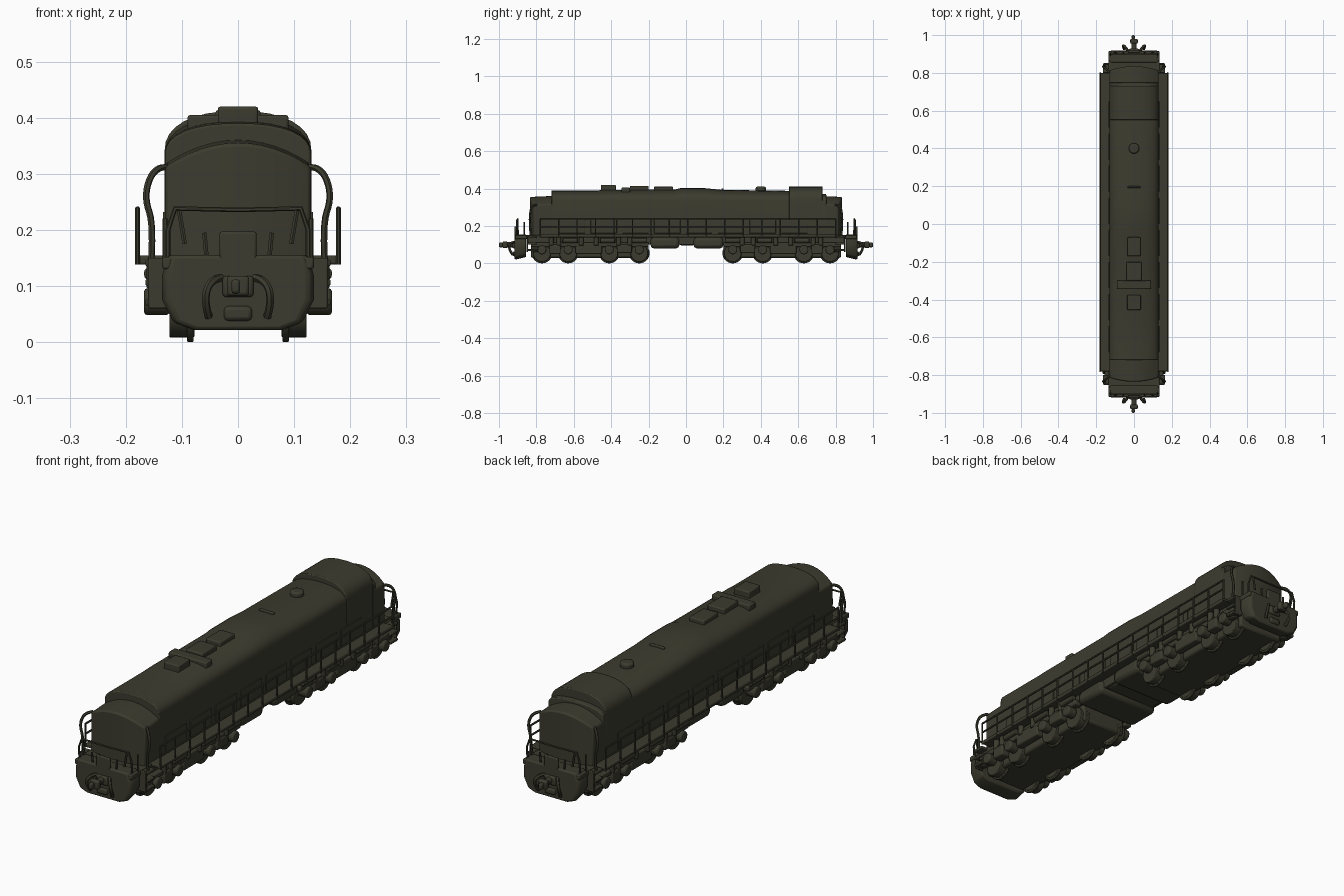
import bpy, bmesh, math
from mathutils import Matrix, Vector

if "Cube" in bpy.data.objects:
    bpy.data.objects.remove(bpy.data.objects["Cube"])

olive = bpy.data.materials.new("dark olive")
olive.diffuse_color = (0.044, 0.044, 0.028, 1)
olive.use_nodes = True
olive.node_tree.nodes["Principled BSDF"].inputs["Base Color"].default_value = olive.diffuse_color


def finish(ob, bevel=0.0):
    if not ob.data.materials:
        ob.data.materials.append(olive)
    if bevel:
        m = ob.modifiers.new("soft edges", 'BEVEL')
        m.width, m.segments, m.limit_method = bevel, 2, 'ANGLE'
        m.angle_limit = math.radians(40)
    bpy.ops.object.select_all(action='DESELECT')
    ob.select_set(True)
    bpy.context.view_layer.objects.active = ob
    bpy.ops.object.shade_smooth_by_angle(angle=math.radians(40))


def from_bm(name, bm, bevel=0.0):
    bmesh.ops.recalc_face_normals(bm, faces=bm.faces[:])
    me = bpy.data.meshes.new(name)
    bm.to_mesh(me)
    bm.free()
    ob = bpy.data.objects.new(name, me)
    bpy.context.collection.objects.link(ob)
    finish(ob, bevel)
    return ob


def boxes(name, items, bevel=0.004):
    """items: (x0, x1, y0, y1, z0, z1)"""
    bm = bmesh.new()
    for x0, x1, y0, y1, z0, z1 in items:
        c = Vector(((x0 + x1) / 2, (y0 + y1) / 2, (z0 + z1) / 2))
        s = Matrix.Diagonal((abs(x1 - x0), abs(y1 - y0), abs(z1 - z0), 1))
        bmesh.ops.create_cube(bm, size=1, matrix=Matrix.Translation(c) @ s)
    return from_bm(name, bm, bevel)


def cylinders(name, items, axis='X', seg=20, bevel=0.003):
    """items: (centre, radius, length)"""
    rot = {'X': Matrix.Rotation(math.pi / 2, 4, 'Y'), 'Y': Matrix.Rotation(math.pi / 2, 4, 'X'),
           'Z': Matrix.Identity(4)}[axis]
    bm = bmesh.new()
    for c, r, l in items:
        bmesh.ops.create_cone(bm, cap_ends=True, segments=seg, radius1=r, radius2=r, depth=l,
                              matrix=Matrix.Translation(c) @ rot)
    return from_bm(name, bm, bevel)


def loft(name, rings, bevel=0.0):
    bm = bmesh.new()
    vs = [[bm.verts.new(p) for p in r] for r in rings]
    n = len(vs[0])
    for a, b in zip(vs, vs[1:]):
        for i in range(n):
            bm.faces.new((a[i], a[(i + 1) % n], b[(i + 1) % n], b[i]))
    bm.faces.new(vs[0])
    bm.faces.new(vs[-1])
    return from_bm(name, bm, bevel)


def tubes(name, paths, r, smooth=False):
    cu = bpy.data.curves.new(name, 'CURVE')
    cu.dimensions, cu.bevel_depth, cu.bevel_resolution, cu.use_fill_caps = '3D', r, 1, True
    for pts in paths:
        sp = cu.splines.new('NURBS' if smooth else 'POLY')
        sp.points.add(len(pts) - 1)
        for p, q in zip(sp.points, pts):
            p.co = (*q, 1)
        if smooth:
            sp.use_endpoint_u, sp.order_u, sp.resolution_u = True, 3, 5
    ob = bpy.data.objects.new(name, cu)
    bpy.context.collection.objects.link(ob)
    bpy.ops.object.select_all(action='DESELECT')
    ob.select_set(True)
    bpy.context.view_layer.objects.active = ob
    bpy.ops.object.convert(target='MESH')
    finish(bpy.context.view_layer.objects.active)


def arch(y, top, eave, w=0.13, base=0.15, p=2.3):
    """Body cross-section with rounded roof"""
    pts = [(w, y, base)]
    for i in range(17):
        a = math.pi * i / 16
        c, s = math.cos(a), math.sin(a)
        pts.append((w * math.copysign(abs(c) ** (2 / p), c), y, eave + (top - eave) * abs(s) ** (2 / p)))
    return pts + [(-w, y, base)]


# Long hood with gently stepped roof
loft("main_hood", [arch(y, t, 0.335) for y, t in
     [(-0.72, 0.39), (-0.47, 0.39), (-0.45, 0.393), (-0.06, 0.395), (-0.03, 0.402), (0.10, 0.402),
      (0.19, 0.393), (0.55, 0.388), (0.75, 0.37)]], 0.004)
loft("rear_roof_cover", [arch(0.55, 0.412, 0.34, 0.131), arch(0.73, 0.412, 0.34, 0.131)], 0.004)

# Lower end cabs, bowed outward in plan
for s, nm in ((-1, "front"), (1, "rear")):
    rings = []
    for i in range(13):
        x = -0.13 + 0.26 * i / 12
        u = 1 - (x / 0.13) ** 2
        y, z = s * (0.813 + 0.022 * u), 0.312 + 0.043 * u
        rings.append([(x, s * 0.70, 0.14), (x, y, 0.14), (x, y, z), (x, s * 0.70, z + 0.006)])
    loft(nm + "_cab", rings, 0.006)

# Roof equipment
boxes("roof_hatches", [(-0.036, 0.036, -0.455, -0.375, 0.38, 0.42),
                       (-0.04, 0.04, -0.30, -0.20, 0.38, 0.414),
                       (-0.09, 0.09, -0.345, -0.30, 0.375, 0.405),
                       (-0.035, 0.035, -0.17, -0.07, 0.38, 0.412),
                       (-0.035, 0.035, 0.19, 0.20, 0.385, 0.402)], 0.005)
cylinders("roof_dome", [(Vector((0, 0.40, 0.396)), 0.028, 0.028)], 'Z', 24, 0.008)

# Frame, walkways and end platforms
boxes("underframe", [(-0.135, 0.135, -0.85, 0.85, 0.10, 0.152)])
boxes("walkways", [(-0.18, 0.18, -0.78, 0.80, 0.138, 0.154)])
boxes("end_platforms", [(-0.135, 0.135, min(s * 0.80, s * 0.915), max(s * 0.80, s * 0.915), 0.13, 0.152)
                        for s in (-1, 1)])
boxes("fuel_tanks", [(-0.15, 0.15, -0.19, -0.035, 0.08, 0.14), (-0.15, 0.15, 0.04, 0.20, 0.08, 0.14),
                     (-0.13, 0.13, -0.04, 0.05, 0.095, 0.14)], 0.018)

# Trucks: pan, wheels, side frames, axle boxes, springs
axles = (0.25, 0.41, 0.63, 0.77)
XY = [(sx, sy) for sx in (-1, 1) for sy in (-1, 1)]
boxes("truck_pans", [(-0.11, 0.11, min(s * 0.2, s * 0.83), max(s * 0.2, s * 0.83), 0.03, 0.12)
                     for s in (-1, 1)], 0.01)
cylinders("wheels", [(Vector((sx * 0.10, sy * a, 0.055)), 0.047, 0.045)
                     for sx, sy in XY for a in axles], seg=28)
cylinders("wheel_flanges", [(Vector((sx * 0.085, sy * a, 0.055)), 0.055, 0.012)
                            for sx, sy in XY for a in axles], seg=28)
cylinders("axle_boxes", [(Vector((sx * 0.145, sy * a, 0.072)), 0.024, 0.045)
                         for sx, sy in XY for a in axles], bevel=0.006)
frames = []
for sx, sy in XY:
    for y0, y1, z0, z1, x1 in [(0.20, 0.83, 0.088, 0.112, 0.155), (0.29, 0.37, 0.055, 0.10, 0.16),
                               (0.45, 0.59, 0.05, 0.10, 0.155), (0.67, 0.73, 0.05, 0.10, 0.162),
                               (0.79, 0.83, 0.06, 0.11, 0.15)]:
        frames.append((sx * 0.12, sx * x1, sy * y0, sy * y1, z0, z1))
boxes("truck_side_frames", frames, 0.006)
cylinders("truck_springs", [(Vector((sx * 0.15, sy * y, 0.118)), 0.013, 0.045)
                            for sx, sy in XY for y in (0.3, 0.36, 0.48, 0.56, 0.68, 0.72)], 'Z', 12)
cylinders("brake_cylinders", [(Vector((sx * 0.155, sy * y, 0.122)), 0.013, 0.08)
                              for sx, sy in XY for y in (0.25, 0.42, 0.62)], 'Y', 12)

# Pilots at both ends
pilot = [(0.125, 0.155), (0.135, 0.12), (0.135, 0.075), (0.115, 0.035), (0.08, 0.022)]
outline = pilot + [(-x, z) for x, z in reversed(pilot)]
for s, nm in ((-1, "front"), (1, "rear")):
    loft(nm + "_pilot", [[(x, s * 0.855, z + 0.012 * (z < 0.1)) for x, z in outline],
                         [(x, s * 0.905, z) for x, z in outline],
                         [(x * 0.93, s * 0.918, z) for x, z in outline]], 0.006)
    cylinders(nm + "_coupler_shank", [(Vector((0, s * 0.94, 0.1)), 0.014, 0.08)], 'Y', 16)
    boxes(nm + "_coupler_head", [(-0.02, 0.02, s * 0.955, s * 0.98, 0.082, 0.118),
                                 (-0.012, 0.004, s * 0.975, s * 1.0, 0.086, 0.112)], 0.006)
    boxes(nm + "_coupler_pocket", [(-0.028, 0.028, s * 0.91, s * 0.928, 0.08, 0.118),
                                   (-0.025, 0.025, s * 0.91, s * 0.926, 0.038, 0.064)], 0.007)
    # Gangway plate and end railings
    boxes(nm + "_gangway_plate", [(-0.033, 0.033, s * 0.905, s * 0.918, 0.145, 0.197)])
    rails, hoses = [], []
    for x in (-1, 1):
        rails += [[(x * 0.125, s * 0.895, 0.14), (x * 0.125, s * 0.9, 0.2), (x * 0.112, s * 0.9, 0.238),
                   (0, s * 0.9, 0.236)],
                  [(x * 0.055, s * 0.905, 0.14), (x * 0.06, s * 0.905, 0.195)],
                  [(x * 0.105, s * 0.905, 0.235), (x * 0.095, s * 0.905, 0.175)],
                  [(x * 0.13, s * 0.865, 0.14), (x * 0.13, s * 0.865, 0.22)]]
        hoses.append([(x * 0.03, s * 0.915, 0.115), (x * 0.052, s * 0.945, 0.11),
                      (x * 0.06, s * 0.945, 0.07), (x * 0.052, s * 0.925, 0.045)])
    tubes(nm + "_end_railing", rails, 0.0045)
    tubes(nm + "_brake_hoses", hoses, 0.007, True)
    # Corner steps and curved grab rails
    boxes(nm + "_steps", [(x * 0.12, x * 0.165, s * 0.80, s * 0.85, z, z + 0.012)
                          for x in (-1, 1) for z in (0.065, 0.10, 0.135)] +
          [(x * 0.12, x * 0.16, s * 0.845, s * 0.853, 0.06, 0.15) for x in (-1, 1)], 0.003)
    tubes(nm + "_grab_rails", [[(x * 0.128, s * 0.80, 0.312), (x * 0.15, s * 0.825, 0.312),
                                (x * 0.168, s * 0.835, 0.26), (x * 0.15, s * 0.835, 0.21),
                                (x * 0.155, s * 0.83, 0.14)] for x in (-1, 1)], 0.006, True)

# Side handrails and posts along the walkways
paths = []
for x in (-0.179, 0.179):
    for z in (0.195, 0.238):
        paths.append([(x, -0.78, z), (x, 0.80, z)])
    for i in range(17):
        y = -0.78 + 1.58 * i / 16
        paths.append([(x, y, 0.138), (x, y, 0.24)])
tubes("side_handrails", paths, 0.0042)

# Low equipment doors and seam strip on hood sides
boxes("hood_doors", [(sx * 0.128, sx * 0.134, -0.68 + 0.17 * i, -0.54 + 0.17 * i, 0.16, 0.232)
                     for sx in (-1, 1) for i in range(8)], 0.002)
